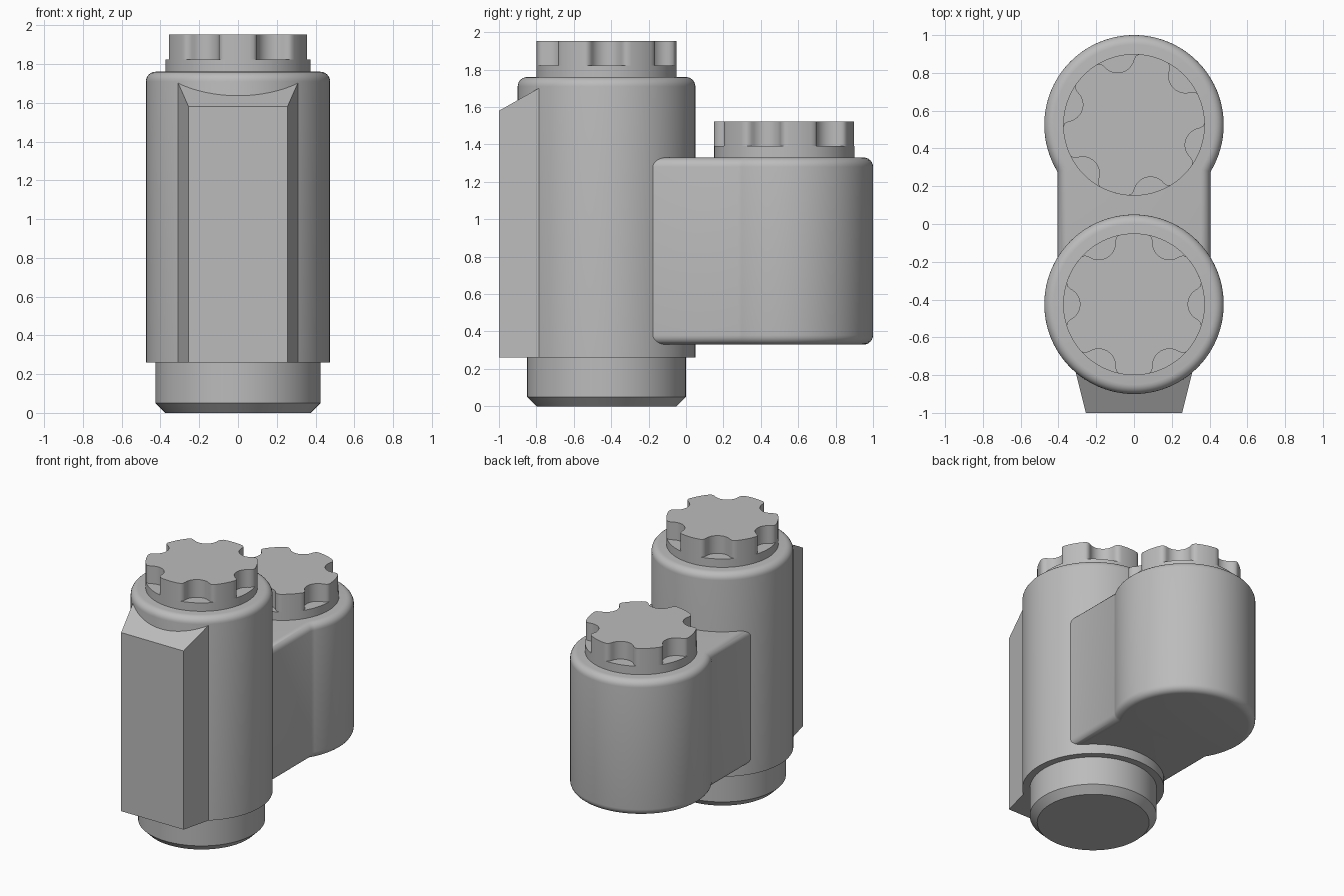
import bpy
import bmesh
from math import sin, cos, radians, sqrt, asin, degrees

cube = bpy.data.objects.get("Cube")
if cube:
    bpy.data.objects.remove(cube, do_unlink=True)

# Single grey material
grey = bpy.data.materials.new("plain_grey")
grey.use_nodes = True
colour = (0.5, 0.5, 0.5, 1.0)
grey.diffuse_color = colour
grey.node_tree.nodes["Principled BSDF"].inputs["Base Color"].default_value = colour

BODY_R, CAP_R = 0.475, 0.375
FRONT_Y, BACK_Y = -0.425, 0.525


def arc(radius, start, end, steps, cy=0.0):
    """Points on a circle arc, angles in degrees, both ends included."""
    angles = [radians(start + (end - start) * i / steps) for i in range(steps + 1)]
    return [(radius * cos(a), cy + radius * sin(a)) for a in angles]


def circle(radius, cy):
    return arc(radius, 0, 360, 96, cy)[:-1]


def prism(name, outline, z0, z1, top=0.0, bottom=0.0, segments=6, shape_top=None):
    """Extrude an outline upward, then round its top and bottom rims."""
    bm = bmesh.new()
    base = bm.faces.new([bm.verts.new((x, y, z0)) for x, y in outline])
    extruded = bmesh.ops.extrude_face_region(bm, geom=[base], use_keep_orig=True)
    upper = [v for v in extruded["geom"] if isinstance(v, bmesh.types.BMVert)]
    for v in upper:
        v.co.z = shape_top(v.co.y) if shape_top else z1
    bmesh.ops.recalc_face_normals(bm, faces=bm.faces[:])
    for z, size in ((z1, top), (z0, bottom)):
        if size:
            rim = [e for e in bm.edges if all(abs(v.co.z - z) < 1e-5 for v in e.verts)]
            bmesh.ops.bevel(bm, geom=rim, offset=size, offset_type='OFFSET',
                            segments=segments, profile=0.5, affect='EDGES')
    mesh = bpy.data.meshes.new(name)
    bm.to_mesh(mesh)
    bm.free()
    mesh.materials.append(grey)
    obj = bpy.data.objects.new(name, mesh)
    bpy.context.collection.objects.link(obj)
    bpy.ops.object.select_all(action='DESELECT')
    obj.select_set(True)
    bpy.context.view_layer.objects.active = obj
    bpy.ops.object.shade_smooth_by_angle(angle=radians(40))
    return obj


def knob_outline(cy, turn):
    """Circle with six flared scallops; the first one sits at the turn angle."""
    flare = [(0.018, 0.115), (0.021, 0.096)]
    notch = [(d, -h) for d, h in flare] + arc(0.089, -65, 65, 12) \
        + [(d, h) for d, h in reversed(flare)]
    mouth = degrees(asin(0.115 / CAP_R))
    points = []
    for i in range(6):
        step = turn + 60 * i
        a = radians(step)
        for d, h in notch:
            r = CAP_R - d
            points.append((r * cos(a) - h * sin(a), cy + r * sin(a) + h * cos(a)))
        points += arc(CAP_R, step + mouth, step + 60 - mouth, 8, cy)[1:-1]
    return points


def knob(name, cy, z, turn):
    """Full disc below, scalloped grip above."""
    prism(name + "_disc", circle(CAP_R, cy), z - 0.01, z + 0.062)
    prism(name + "_grip", knob_outline(cy, turn), z + 0.062, z + 0.193)


# Front barrel and the collar below it
prism("front_barrel", circle(BODY_R, FRONT_Y), 0.26, 1.76, top=0.05)
prism("lower_collar", circle(0.425, FRONT_Y), 0.0, 0.3, bottom=0.05, segments=1)

# Front cover with tapered sides and sloping top
cover = [(-0.255, -1.0), (0.255, -1.0), (0.325, -0.72), (-0.325, -0.72)]
prism("front_cover", cover, 0.26, 1.6, shape_top=lambda y: 1.58 + 0.565 * (y + 1.0))

# Back barrel joined to the front one by a straight web
half = 0.405
join = degrees(asin(sqrt(BODY_R ** 2 - half ** 2) / BODY_R))
back = arc(BODY_R, -join, 180 + join, 80, BACK_Y) + [(-half, -0.4), (half, -0.4)]
prism("back_barrel", back, 0.33, 1.33, top=0.05, bottom=0.05)

# Scalloped knobs
knob("front_knob", FRONT_Y, 1.76, 0)
knob("back_knob", BACK_Y, 1.33, -16.5)
